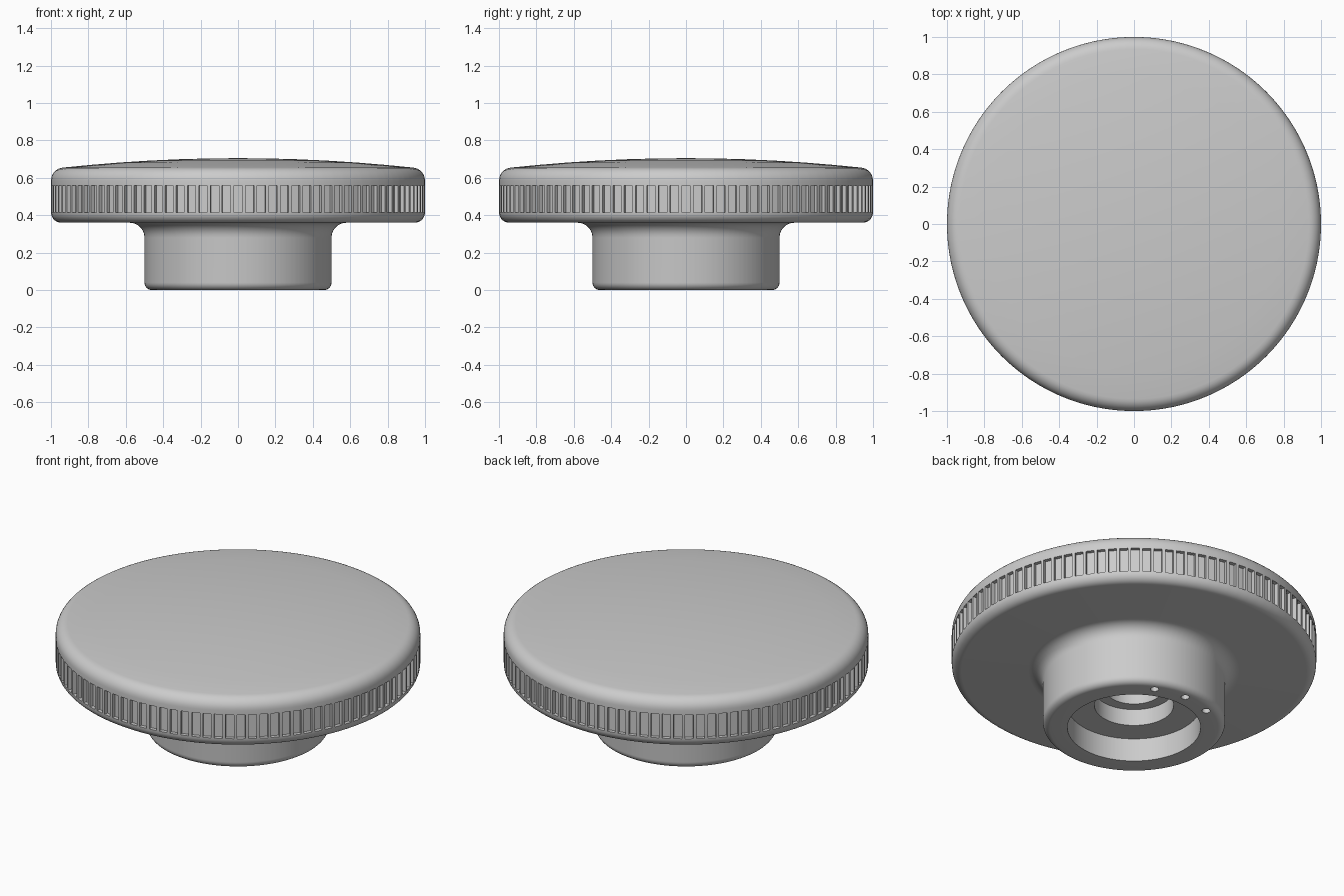
import bpy, bmesh, math
from mathutils import Vector, Matrix

if "Cube" in bpy.data.objects:
    bpy.data.objects.remove(bpy.data.objects["Cube"], do_unlink=True)

NOTCHES = 100
NOTCH_LOW, NOTCH_HIGH, NOTCH_DEPTH = 0.415, 0.56, 0.022

grey = bpy.data.materials.new("plain grey")
grey.use_nodes = True
colour = (0.6, 0.6, 0.6, 1)
grey.diffuse_color = colour
grey.node_tree.nodes["Principled BSDF"].inputs["Base Color"].default_value = colour


def arc(cx, cz, r, start, end, steps=7):
    """Profile points along a circular fillet, angles in degrees."""
    angles = [math.radians(start + (end - start) * i / steps) for i in range(steps + 1)]
    return [(cx + r * math.cos(a), cz + r * math.sin(a)) for a in angles]


# Half section of the knob, from the crown down and around into the bore
profile = [(r, 0.705 - 0.05 * (r / 0.93) ** 2) for r in (0, 0.16, 0.32, 0.48, 0.64, 0.79)]
profile += arc(0.93, 0.585, 0.07, 86, 0)
profile += [(1, NOTCH_HIGH), (1, NOTCH_LOW)]
profile += arc(0.945, 0.415, 0.055, 0, -90)[1:]
profile += arc(0.58, 0.28, 0.08, 90, 180)
profile += arc(0.46, 0.04, 0.04, 0, -90)
# Stepped bore
profile += [(0.365, 0), (0.365, 0.14), (0.217, 0.14), (0.217, 0.24),
            (0.155, 0.24), (0.155, 0.5), (0, 0.5)]

# Each notch pitch holds one narrow rib and one wide notch
pitch = 2 * math.pi / NOTCHES
angles = [pitch * (i + side) for i in range(NOTCHES) for side in (-0.36, 0.36)]

bm = bmesh.new()
rings = []
for r, z in profile:
    if r == 0:
        rings.append([bm.verts.new((0, 0, z))] * len(angles))
    else:
        rings.append([bm.verts.new((r * math.cos(a), r * math.sin(a), z)) for a in angles])
notch_faces = []
for upper, lower in zip(rings, rings[1:]):
    for i in range(len(angles)):
        j = (i + 1) % len(angles)
        corners = list(dict.fromkeys((upper[i], lower[i], lower[j], upper[j])))
        face = bm.faces.new(corners)
        mid = face.calc_center_median()
        if i % 2 == 0 and NOTCH_LOW < mid.z < NOTCH_HIGH and mid.xy.length > 0.9:
            notch_faces.append(face)

# Sink the grip notches into the rim
for face in notch_faces:
    direction = face.calc_center_median()
    direction.z = 0
    new = bmesh.ops.extrude_face_region(bm, geom=[face])["geom"]
    verts = [g for g in new if isinstance(g, bmesh.types.BMVert)]
    bmesh.ops.translate(bm, verts=verts, vec=direction.normalized() * -NOTCH_DEPTH)
bmesh.ops.delete(bm, geom=[f for f in notch_faces if f.is_valid], context="FACES_ONLY")
bmesh.ops.recalc_face_normals(bm, faces=bm.faces)

mesh = bpy.data.meshes.new("knob_body")
bm.to_mesh(mesh)
bm.free()
mesh.materials.append(grey)
knob = bpy.data.objects.new("knob_body", mesh)
bpy.context.collection.objects.link(knob)

# Three small pin holes in the end face of the hub
bm = bmesh.new()
for degrees in (65, 90, 115):
    a = math.radians(degrees)
    place = Matrix.Translation(Vector((0.437 * math.cos(a), 0.437 * math.sin(a), 0)))
    bmesh.ops.create_cone(bm, cap_ends=True, segments=24, radius1=0.023, radius2=0.023,
                          depth=0.12, matrix=place)
cutter_mesh = bpy.data.meshes.new("pin_hole_cutter")
bm.to_mesh(cutter_mesh)
bm.free()
cutter_mesh.materials.append(grey)
cutter = bpy.data.objects.new("pin_hole_cutter", cutter_mesh)
bpy.context.collection.objects.link(cutter)
cutter.hide_render = True

cut = knob.modifiers.new("pin_holes", "BOOLEAN")
cut.operation = "DIFFERENCE"
cut.solver = "EXACT"
cut.object = cutter
bpy.ops.object.select_all(action="DESELECT")
bpy.context.view_layer.objects.active = knob
knob.select_set(True)
bpy.ops.object.modifier_apply(modifier=cut.name)
bpy.data.objects.remove(cutter, do_unlink=True)
bpy.ops.object.shade_smooth_by_angle(angle=math.radians(30))
